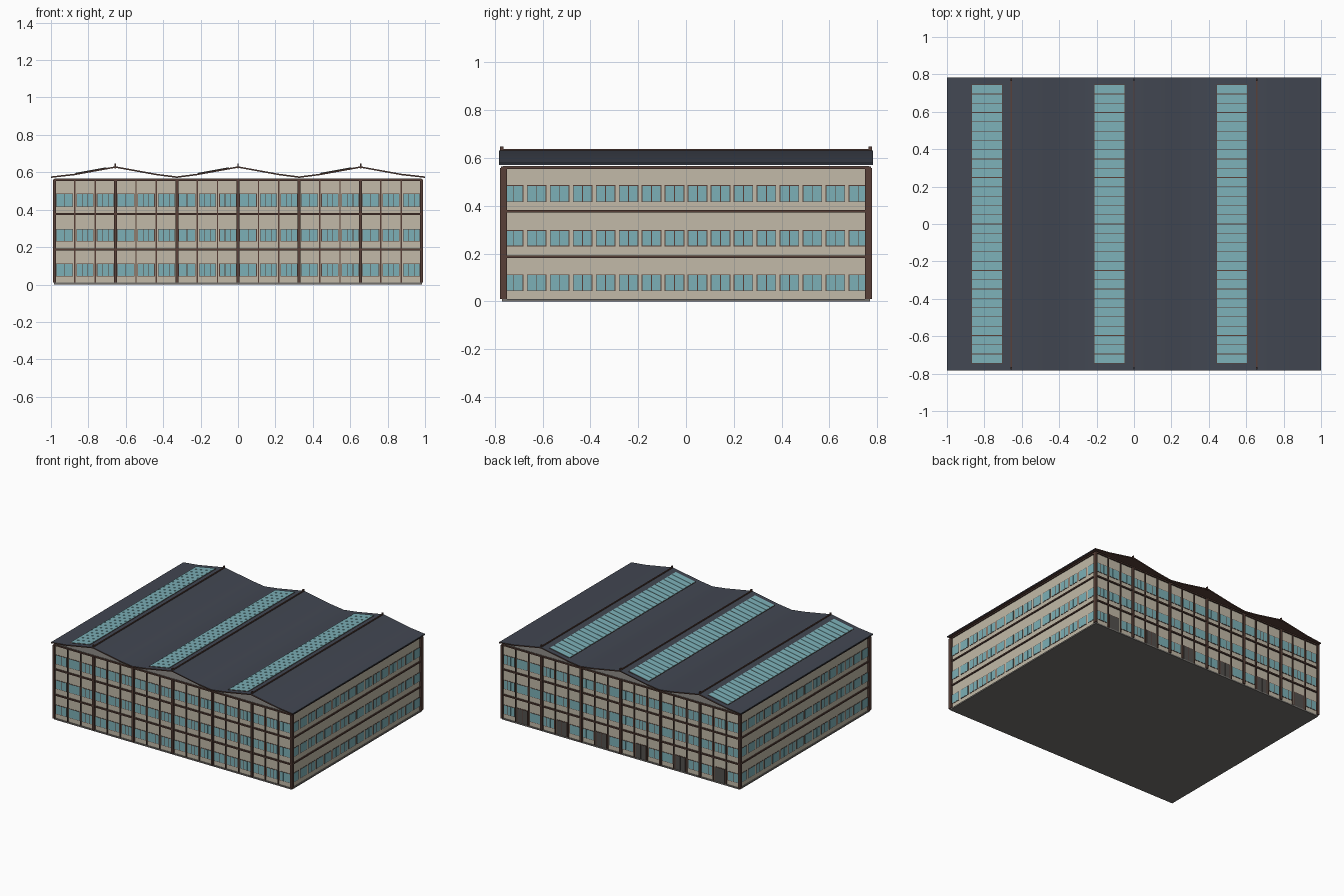
import bpy, bmesh, math

if "Cube" in bpy.data.objects:
    bpy.data.objects.remove(bpy.data.objects["Cube"])


def srgb(r, g, b):
    f = lambda c: c / 12.92 if c <= 0.04045 else ((c + 0.055) / 1.055) ** 2.4
    return (f(r / 255), f(g / 255), f(b / 255), 1)


def mat(name, *rgb):
    m = bpy.data.materials.new(name)
    m.diffuse_color = srgb(*rgb)
    m.use_nodes = True
    m.node_tree.nodes["Principled BSDF"].inputs["Base Color"].default_value = m.diffuse_color
    return m


WALL = mat("tan_wall", 194, 186, 168)
TRIM = mat("brown_trim", 88, 64, 56)
GLASS = mat("teal_glass", 124, 176, 183)
SLATE = mat("slate_roof", 66, 71, 82)
CONC = mat("grey_concrete", 116, 113, 109)
DOOR = mat("dark_grey_door", 84, 81, 78)


class Part:
    """Collects boxes and prisms into one named object."""
    def __init__(self, name, *mats):
        self.name, self.mats, self.bm = name, mats, bmesh.new()

    def box(self, x0, x1, y0, y1, z0, z1):
        self.prism([(x0, z0), (x1, z0), (x1, z1), (x0, z1)], y0, y1)

    def prism(self, prof, y0, y1):
        a = [self.bm.verts.new((x, y0, z)) for x, z in prof]
        b = [self.bm.verts.new((x, y1, z)) for x, z in prof]
        n = len(a)
        self.bm.faces.new(a)
        self.bm.faces.new(b[::-1])
        for i in range(n):
            self.bm.faces.new((a[i], b[i], b[(i + 1) % n], a[(i + 1) % n]))

    def done(self):
        bmesh.ops.recalc_face_normals(self.bm, faces=self.bm.faces)
        me = bpy.data.meshes.new(self.name)
        self.bm.to_mesh(me)
        for m in self.mats:
            me.materials.append(m)
        ob = bpy.data.objects.new(self.name, me)
        bpy.context.collection.objects.link(ob)
        return ob


WX, WY, TOP = 0.978, 0.764, 0.558
BAY = 2 * 0.982 / 18
FLOORS = [(0.042, 0.112), (0.23, 0.298), (0.415, 0.486)]
BANDS = [0.187, 0.377, 0.559]

# main block, foundation and attic slab
p = Part("walls", WALL); p.box(-WX, WX, -WY, WY, 0.008, TOP); p.done()
p = Part("foundation", CONC); p.box(-0.985, 0.985, -0.77, 0.77, 0, 0.01); p.done()
p = Part("attic_slab", CONC); p.box(-0.98, 0.98, -0.766, 0.766, 0.555, 0.566); p.done()

# horizontal bands around every floor
p = Part("floor_bands", TRIM)
for z in BANDS:
    for s in (-1, 1):
        p.box(-0.986, 0.986, *sorted((s * 0.76, s * 0.774)), z - 0.005, z + 0.005)
        p.box(*sorted((s * 0.974, s * 0.986)), -0.774, 0.774, z - 0.005, z + 0.005)
p.done()

# columns on the front and back, every third one heavy
p = Part("columns", TRIM)
for i in range(19):
    x = -0.982 + i * BAY
    w, d = (0.008, 0.778) if i % 3 == 0 else (0.0035, 0.772)
    for s in (-1, 1):
        p.box(x - w, x + w, *sorted((s * 0.75, s * d)), 0.01, TOP)
p.done()

frames = Part("window_frames", TRIM)
panes = Part("window_panes", GLASS)
door = Part("doors", DOOR)
dframe = Part("door_frames", TRIM)


def plate(part, along_x, s, c, half, z0, z1, depth):
    """Thin plate on a wall; s is the side, c the position along it."""
    if along_x:
        part.box(c - half, c + half, *sorted((s * (WY - 0.002), s * (WY + depth))), z0, z1)
    else:
        part.box(*sorted((s * (WX - 0.002), s * (WX + depth))), c - half, c + half, z0, z1)


def window(along_x, s, c, half, z0, z1, n):
    plate(frames, along_x, s, c, half, z0, z1, 0.002)
    w = (2 * half - 0.003) / n
    for k in range(n):
        plate(panes, along_x, s, c - half + 0.0015 + (k + 0.5) * w,
              w / 2 - 0.0015, z0 + 0.003, z1 - 0.003, 0.003)


for s in (-1, 1):
    # front and back windows, doors in the middle of each triple bay at the back
    for i in range(18):
        x = -0.982 + (i + 0.5) * BAY
        for k, (z0, z1) in enumerate(FLOORS):
            if s == 1 and k == 0 and i % 3 == 1:
                plate(dframe, True, s, x, 0.044, 0.004, 0.118, 0.003)
                for q in (-1, 1):
                    plate(door, True, s, x + q * 0.0205, 0.0195, 0.006, 0.114, 0.004)
            else:
                window(True, s, x, 0.046, z0, z1, 2 if i % 3 == 0 else 3)
    # side windows
    for j in range(16):
        for z0, z1 in FLOORS:
            window(False, s, (j - 7.5) * 0.0962, 0.041, z0, z1, 2)
for q in (frames, panes, door, dframe):
    q.done()

# roof sheet: three shallow gables, open at the ends
RIDGES = (-0.655, 0.0, 0.655)
EAVE, KINK, PEAK = 0.578, 0.592, 0.632
top = [(-1.0, EAVE)]
for i, r in enumerate(RIDGES):
    top += [(r - 0.22, KINK), (r, PEAK), (r + 0.22, KINK)]
    top.append((1.0 if i == 2 else r + 0.3275, EAVE))
p = Part("roof", SLATE, TRIM)
p.prism(top + [(x, z - 0.008) for x, z in reversed(top)], -0.782, 0.782)
roof = p.done()
for f in roof.data.polygons:
    f.material_index = 0 if f.normal.z > 0.1 or abs(f.normal.x) > 0.9 else 1
bpy.context.view_layer.objects.active = roof
roof.select_set(True)
bpy.ops.object.shade_smooth_by_angle(angle=math.radians(35))

# ridge rails with small end posts
p = Part("ridge_rails", TRIM)
for r in RIDGES:
    p.box(r - 0.004, r + 0.004, -0.775, 0.775, 0.624, 0.638)
    for s in (-1, 1):
        p.box(r - 0.004, r + 0.004, *sorted((s * 0.765, s * 0.778)), 0.62, 0.648)
p.done()

# skylight strips on the left slopes
bars = Part("skylight_bars", TRIM)
sky = Part("skylight_panes", GLASS)


def slope(r, d0, d1, lo, hi):
    z = lambda d: PEAK - (PEAK - KINK) * d / 0.22
    return [(r - d0, z(d0) + lo), (r - d1, z(d1) + lo), (r - d1, z(d1) + hi), (r - d0, z(d0) + hi)]


N = 30
for r in RIDGES:
    bars.prism(slope(r, 0.048, 0.214, -0.002, 0.002), -0.746, 0.746)
    for k in range(N):
        y = -0.745 + (k + 0.5) * 1.49 / N
        sky.prism(slope(r, 0.05, 0.212, 0, 0.004), y - 0.0232, y + 0.0232)
bars.done()
sky.done()
